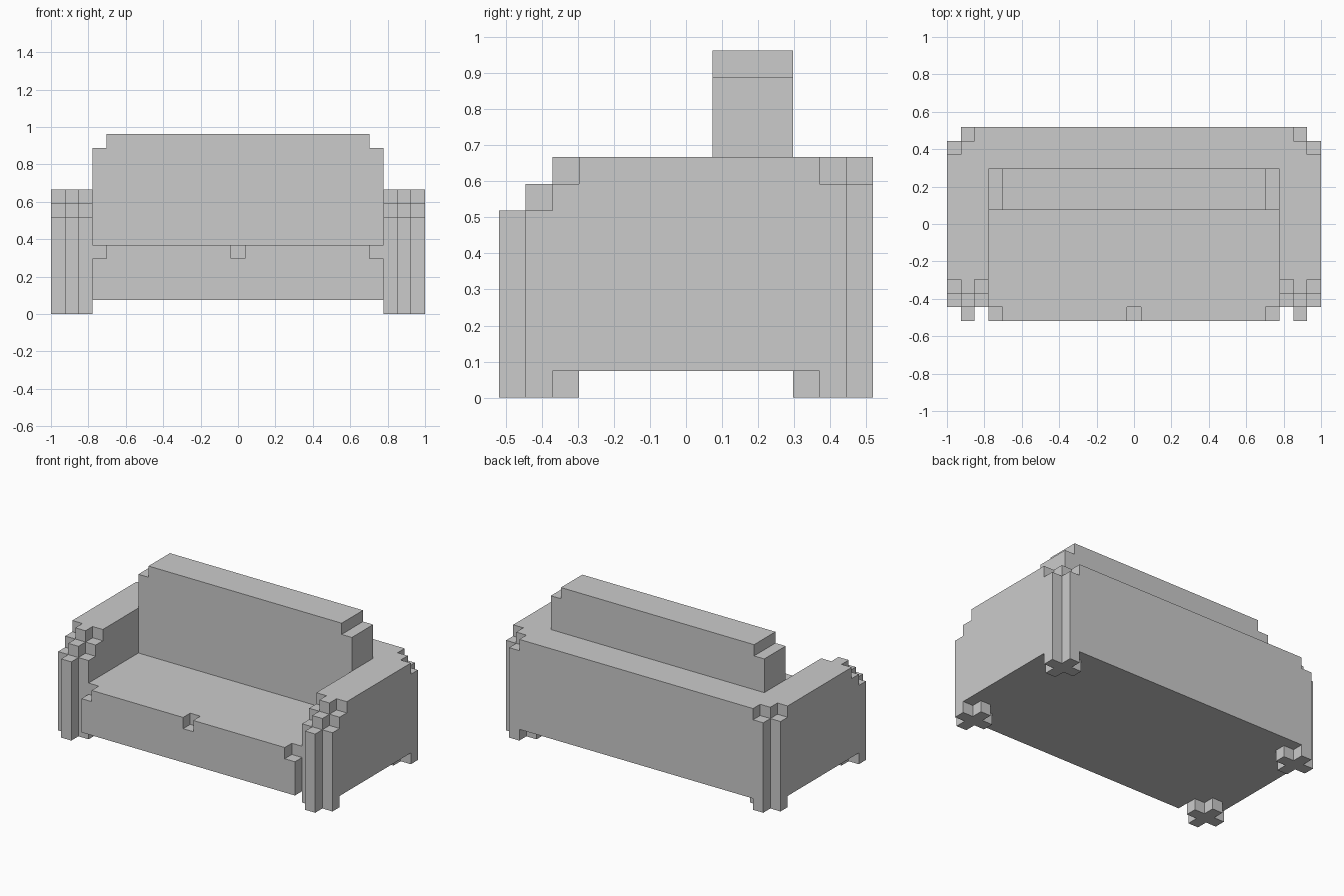
import bpy, bmesh

if "Cube" in bpy.data.objects:
    bpy.data.objects.remove(bpy.data.objects["Cube"])

V = 2 / 27                      # block size: 27 x 14 x 13 blocks overall
NX, NY = 27, 14


def box(x0, x1, y0, y1, z0, z1):
    """Set of block cells filling a box given in block units."""
    return {(x, y, z) for x in range(x0, x1) for y in range(y0, y1) for z in range(z0, z1)}


def mirror_x(cells):
    return {(NX - 1 - x, y, z) for x, y, z in cells}


def mirror_y(cells):
    return {(x, NY - 1 - y, z) for x, y, z in cells}


def both_sides(cells):
    return cells | mirror_x(cells)


def build(name, cells):
    """Skin the blocks with flat faces and merge coplanar ones."""
    bm = bmesh.new()
    for c in cells:
        for a in range(3):
            for side in (0, 1):
                n = list(c)
                n[a] += 2 * side - 1
                if tuple(n) in cells:
                    continue
                quad = []
                for du, dw in ((0, 0), (1, 0), (1, 1), (0, 1)):
                    p = list(c)
                    p[a] += side
                    p[(a + 1) % 3] += du
                    p[(a + 2) % 3] += dw
                    quad.append(bm.verts.new(((p[0] - NX / 2) * V, (p[1] - NY / 2) * V, p[2] * V)))
                bm.faces.new(quad if side else quad[::-1])
    bmesh.ops.remove_doubles(bm, verts=bm.verts, dist=V / 100)
    bmesh.ops.dissolve_limit(bm, angle_limit=0.01, verts=bm.verts, edges=bm.edges)
    mesh = bpy.data.meshes.new(name)
    bm.to_mesh(mesh)
    bm.free()
    obj = bpy.data.objects.new(name, mesh)
    bpy.context.collection.objects.link(obj)
    return obj


# Seat: slab with three notches along its front top edge
seat = box(3, 24, 0, 11, 1, 5)
for x in (3, 13, 23):
    seat -= box(x, x + 1, 0, 1, 4, 5)
build("seat", seat)

# Backrest cushion with clipped upper corners
build("backrest", box(3, 24, 8, 11, 5, 13) - both_sides(box(3, 4, 8, 11, 12, 13)))

# Arm: centre row steps down one block further forward than the outer rows
arm = box(0, 3, 3, 11, 1, 9)
for x, first in ((0, 1), (1, 0), (2, 1)):
    arm |= box(x, x + 1, first, first + 1, 1, 7)
    arm |= box(x, x + 1, first + 1, first + 2, 1, 8)
arm |= box(1, 2, 2, 3, 1, 9)

# Back panel with notched rear corners, joined to the arms as one frame
corner = box(0, 1, 13, 14, 1, 9) | box(0, 1, 12, 13, 8, 9) | box(1, 2, 13, 14, 8, 9)
build("arm_and_back_frame", both_sides(arm) | (box(0, 27, 11, 14, 1, 9) - both_sides(corner)))

# Four cross-shaped feet
foot = box(1, 2, 0, 3, 0, 1) | box(0, 3, 1, 2, 0, 1)
build("front_left_foot", foot)
build("front_right_foot", mirror_x(foot))
build("back_left_foot", mirror_y(foot))
build("back_right_foot", mirror_x(mirror_y(foot)))
